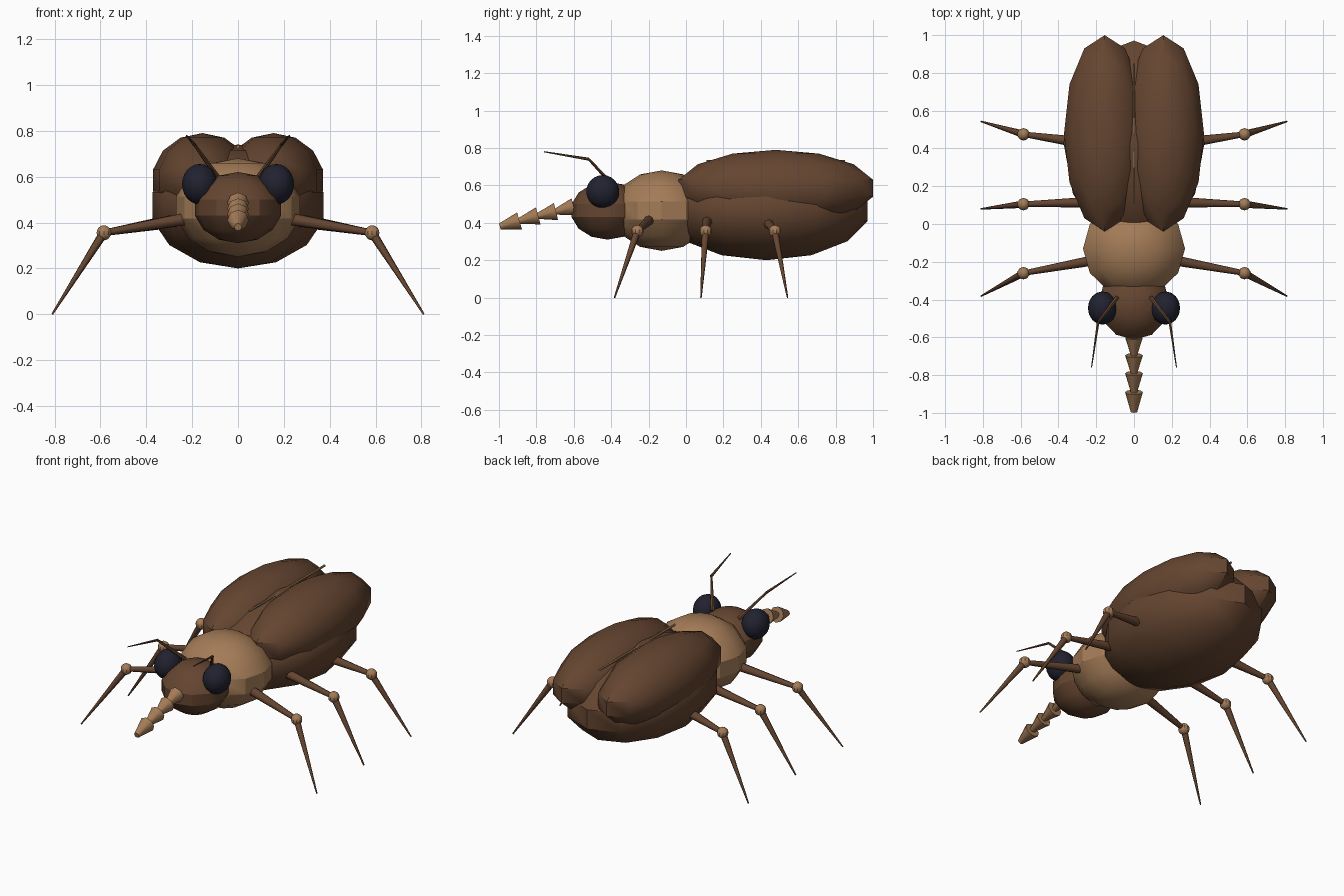
import bpy, math
from mathutils import Vector

if "Cube" in bpy.data.objects:
    bpy.data.objects.remove(bpy.data.objects["Cube"])


def material(name, rgb):
    m = bpy.data.materials.new(name)
    m.diffuse_color = (*rgb, 1)
    m.use_nodes = True
    m.node_tree.nodes["Principled BSDF"].inputs["Base Color"].default_value = m.diffuse_color
    return m


BROWN = material("shell brown", (0.13, 0.06, 0.03))
TAN = material("warm tan", (0.37, 0.20, 0.095))
BLACK = material("eye black", (0.016, 0.016, 0.03))


def finish(name, mat, angle=30):
    ob = bpy.context.object
    ob.name = name
    ob.data.materials.append(mat)
    bpy.ops.object.transform_apply(location=False, rotation=True, scale=True)
    bpy.ops.object.shade_smooth_by_angle(angle=math.radians(angle))
    return ob


def ellipsoid(name, loc, radii, mat, segs=12, rings=7, angle=30):
    bpy.ops.mesh.primitive_uv_sphere_add(segments=segs, ring_count=rings, location=loc)
    bpy.context.object.scale = radii
    return finish(name, mat, angle)


def cone(name, a, b, r1, r2, mat, sides=8):
    a, b = Vector(a), Vector(b)
    d = b - a
    bpy.ops.mesh.primitive_cone_add(vertices=sides, radius1=r1, radius2=r2,
                                    depth=d.length, location=(a + b) / 2,
                                    rotation=d.to_track_quat('Z', 'Y').to_euler())
    return finish(name, mat, 50)


# Body segments
ellipsoid("abdomen", (0, 0.43, 0.47), (0.383, 0.555, 0.27), BROWN, angle=40)
ellipsoid("thorax", (0, -0.13, 0.465), (0.277, 0.265, 0.215), TAN)
ellipsoid("head", (0, -0.42, 0.465), (0.193, 0.197, 0.155), BROWN)

# Seam between the wing cases
cone("wing_seam", (0, 0.11, 0.73), (0, 0.85, 0.73), 0.007, 0.007, TAN, 6)

# Segmented snout: nested cones that narrow toward the tip
snout = [(-0.60, 0.485), (-0.695, 0.46), (-0.79, 0.437), (-0.89, 0.41), (-0.995, 0.38)]
for i in range(4):
    (y1, z1), (y2, z2) = snout[i], snout[i + 1]
    cone(f"snout_segment_{i + 1}", (0, y1, z1), (0, y2, z2), 0.047, 0.017, TAN)

# Leg joints: hip, knee, foot
legs = {
    "front": ((0.20, -0.19, 0.42), (0.585, -0.26, 0.355), (0.81, -0.382, 0)),
    "middle": ((0.25, 0.115, 0.412), (0.585, 0.105, 0.355), (0.81, 0.08, 0)),
    "rear": ((0.32, 0.437, 0.40), (0.585, 0.475, 0.355), (0.81, 0.543, 0)),
}

for side, s in (("right", 1), ("left", -1)):
    def m(p):
        return (p[0] * s, p[1], p[2])

    # Wing cases and eyes
    ellipsoid(f"wing_case_{side}", m((0.155, 0.48, 0.585)), (0.221, 0.533, 0.205),
              BROWN, angle=40)
    ellipsoid(f"eye_{side}", m((0.167, -0.445, 0.567)), (0.077, 0.088, 0.088),
              BLACK, 16, 12)

    # Antennae
    base, bend, tip = m((0.09, -0.39, 0.60)), m((0.19, -0.52, 0.74)), m((0.225, -0.76, 0.78))
    cone(f"antenna_base_{side}", base, bend, 0.012, 0.007, BROWN, 6)
    cone(f"antenna_tip_{side}", bend, tip, 0.008, 0.003, BROWN, 6)

    # Legs
    for name, (hip, knee, foot) in legs.items():
        cone(f"{name}_upper_leg_{side}", m(hip), m(knee), 0.028, 0.014, BROWN)
        ellipsoid(f"{name}_knee_{side}", m(knee), (0.033,) * 3, TAN, 10, 8)
        cone(f"{name}_lower_leg_{side}", m(knee), m(foot), 0.02, 0.004, BROWN)
